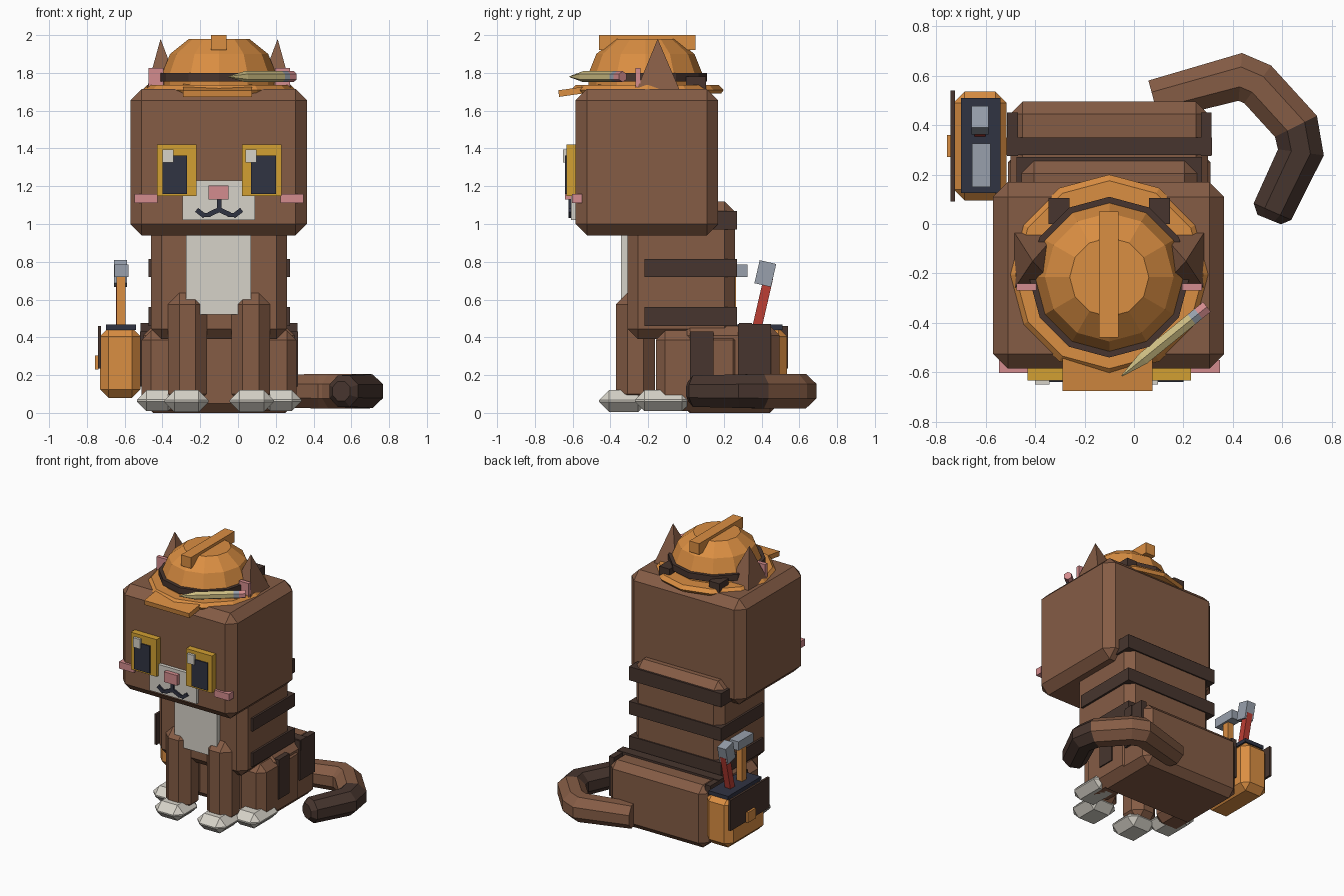
import bpy, bmesh, math
from mathutils import Vector, Matrix

if "Cube" in bpy.data.objects:
    bpy.data.objects.remove(bpy.data.objects["Cube"])

CX = -0.10  # the cat's own mirror line


def mat(name, hexcol):
    m = bpy.data.materials.new(name)
    c = [int(hexcol[i:i + 2], 16) / 255 for i in (0, 2, 4)]
    m.diffuse_color = [v / 12.92 if v <= 0.04045 else ((v + 0.055) / 1.055) ** 2.4 for v in c] + [1]
    m.use_nodes = True
    m.node_tree.nodes["Principled BSDF"].inputs["Base Color"].default_value = m.diffuse_color
    return m


BROWN = mat("brown fur", "855C45")
DARK = mat("dark fur", "47352E")
ORANGE = mat("orange", "DA8E42")
CREAM = mat("cream", "D6D2C8")
PINK = mat("pink", "D48C8E")
NAVY = mat("navy", "303342")
GOLD = mat("gold", "D2A032")
STEEL = mat("steel", "98A0AC")
RED = mat("red", "BC3E34")
TAN = mat("pencil tan", "CDBD82")


def finish(bm, name, *mats):
    bmesh.ops.recalc_face_normals(bm, faces=bm.faces)
    me = bpy.data.meshes.new(name)
    bm.to_mesh(me)
    bm.free()
    for m in mats:
        me.materials.append(m)
    ob = bpy.data.objects.new(name, me)
    bpy.context.collection.objects.link(ob)
    return ob


def box(name, m, x, y, z, bevel=0, rot=None):
    """Chamfered box from (min, max) ranges, optionally turned (angle, axis) about its centre."""
    bm = bmesh.new()
    bmesh.ops.create_cube(bm, size=1)
    r = (x, y, z)
    bmesh.ops.scale(bm, vec=[b - a for a, b in r], verts=bm.verts)
    if bevel:
        bmesh.ops.bevel(bm, geom=bm.edges[:], offset=bevel, segments=1, affect='EDGES', clamp_overlap=True)
    if rot:
        bmesh.ops.rotate(bm, matrix=Matrix.Rotation(math.radians(rot[0]), 3, rot[1]), verts=bm.verts)
    bmesh.ops.translate(bm, vec=[(a + b) / 2 for a, b in r], verts=bm.verts)
    return finish(bm, name, m)


def pair(name, m, off, y, z, bevel=0, turn=None):
    """Two boxes mirrored about the cat's middle; off is the distance range from it."""
    for s, side in ((-1, "left"), (1, "right")):
        xr = sorted((CX + s * off[0], CX + s * off[1]))
        box(f"{name}_{side}", m, xr, y, z, bevel, (turn * s, 'Y') if turn else None)


def loft(name, rings, mats, cols=None):
    """Skin rings of points with closed ends; cols gives a material slot per span."""
    bm = bmesh.new()
    vs = [[bm.verts.new(p) for p in r] for r in rings]
    n = len(vs[0])
    for k in range(len(vs) - 1):
        for i in range(n):
            f = bm.faces.new((vs[k][i], vs[k][(i + 1) % n], vs[k + 1][(i + 1) % n], vs[k + 1][i]))
            f.material_index = cols[k] if cols else 0
    bm.faces.new(vs[0][::-1]).material_index = cols[0] if cols else 0
    bm.faces.new(vs[-1]).material_index = cols[-1] if cols else 0
    return finish(bm, name, *mats)


def lathe(name, m, profile, cx, cy, n=12):
    """Upright faceted solid from (radius, height) points."""
    return loft(name, [[(cx + r * math.cos(2 * math.pi * i / n), cy + r * math.sin(2 * math.pi * i / n), z)
                        for i in range(n)] for r, z in profile], [m])


def tube(name, mats, pts, radii, n, cols=None):
    """Horizontal faceted tube along points, mitred at the bends."""
    pts = [Vector(p) for p in pts]
    rings = []
    for k, p in enumerate(pts):
        a = (p - pts[k - 1]).normalized() if k else (pts[1] - p).normalized()
        b = (pts[k + 1] - p).normalized() if k < len(pts) - 1 else a
        d = (a + b).normalized()
        side = d.cross(Vector((0, 0, 1))) / max(0.5, d.dot(a))
        rings.append([p + radii[k] * (side * math.cos(t) + Vector((0, 0, math.sin(t))))
                      for t in (2 * math.pi * (i + 0.5) / n for i in range(n))])
    return loft(name, rings, mats, cols)


# Head and body
box("head", BROWN, (-0.57, 0.365), (-0.585, 0.17), (0.94, 1.715), 0.06)
box("torso", BROWN, (-0.46, 0.26), (-0.31, 0.26), (0.39, 1.12), 0.055)
box("chest_patch", CREAM, (-0.275, 0.07), (-0.345, -0.29), (0.52, 0.96))
box("rump", BROWN, (-0.50, 0.30), (-0.03, 0.495), (0.0, 0.46), 0.05)

# Fur stripes
for i, z in enumerate(((0.46, 0.56), (0.72, 0.815), (0.97, 1.07))):
    box(f"body_stripe_{i}", DARK, (-0.475, 0.275), (-0.22, 0.27), z)
box("rump_stripe_top", DARK, (-0.515, 0.315), (0.28, 0.35), (0.40, 0.475))
pair("rump_stripe", DARK, (0.37, 0.413), (0.275, 0.45), (0.18, 0.47))
pair("thigh_stripe", DARK, (0.37, 0.418), (0.02, 0.145), (0.14, 0.43))

# Legs and paws
pair("front_leg", BROWN, (0.065, 0.27), (-0.37, -0.165), (0.04, 0.635), 0.06)
pair("thigh", BROWN, (0.19, 0.41), (-0.16, 0.30), (0.01, 0.435), 0.05)
pair("front_paw", CREAM, (0.055, 0.29), (-0.46, -0.20), (0.005, 0.12), 0.053)
pair("hind_paw", CREAM, (0.22, 0.435), (-0.27, 0.03), (0.01, 0.12), 0.05)

# Tail, dark towards the tip
tube("tail", [BROWN, DARK],
     [(0.08, 0.50, 0.115), (0.43, 0.595, 0.115), (0.50, 0.565, 0.115), (0.655, 0.395, 0.115),
      (0.675, 0.29, 0.115), (0.56, 0.05, 0.115), (0.547, 0.018, 0.115)],
     [0.09, 0.099, 0.099, 0.099, 0.096, 0.09, 0.055], 8, [0, 0, 0, 1, 1, 1])

# Face
box("muzzle", CREAM, (-0.295, 0.09), (-0.61, -0.57), (1.02, 1.23))
pair("eye", GOLD, (0.12, 0.33), (-0.632, -0.57), (1.147, 1.42))
pair("pupil", NAVY, (0.17, 0.30), (-0.64, -0.631), (1.16, 1.362))
for x in (-0.40, 0.04):
    box("eye_highlight", CREAM, (x, x + 0.058), (-0.65, -0.625), (1.325, 1.395))
box("nose", PINK, (-0.155, -0.05), (-0.64, -0.60), (1.13, 1.205))
box("mouth_middle", NAVY, (-0.112, -0.088), (-0.622, -0.605), (1.07, 1.14))
pair("mouth_inner", NAVY, (-0.005, 0.06), (-0.621, -0.605), (1.05, 1.076), 0, 25)
pair("mouth_middle_bend", NAVY, (0.045, 0.09), (-0.620, -0.605), (1.037, 1.058))
pair("mouth_outer", NAVY, (0.07, 0.125), (-0.621, -0.605), (1.045, 1.071), 0, -38)
pair("cheek", PINK, (0.325, 0.447), (-0.603, -0.55), (1.11, 1.16))

# Ears: four-sided spikes with pink insides
for s, side in ((-1, "left"), (1, "right")):
    base = [(CX + s * o, y, 1.69) for o, y in ((0.20, -0.27), (0.39, -0.27), (0.39, -0.025), (0.20, -0.025))]
    tip = Vector((CX + s * 0.31, -0.15, 1.98))
    loft(f"ear_{side}", [base, [tip + (Vector(b) - tip) * 0.01 for b in base]], [BROWN])
pair("inner_ear", PINK, (0.295, 0.375), (-0.268, -0.24), (1.72, 1.825))

# Hard hat
HY = -0.215
lathe("hat_brim", ORANGE, [(0.39, 1.69), (0.405, 1.71), (0.38, 1.735)], CX, HY + 0.01)
lathe("hat_dome", ORANGE, [(0.30, 1.72), (0.30, 1.80), (0.26, 1.90), (0.16, 1.98)], CX, HY)
lathe("hat_band", DARK, [(0.325, 1.755), (0.325, 1.80)], CX, HY)
box("hat_crest", ORANGE, (-0.142, -0.062), (-0.46, 0.05), (1.92, 2.0))
box("hat_visor", ORANGE, (-0.29, 0.075), (-0.675, -0.43), (1.69, 1.725), 0, (8, 'X'))
pair("hat_strap", DARK, (0.16, 0.245), (0.0, 0.105), (1.70, 1.78))

# Pencil tucked in the hat band
A, B = Vector((-0.05, -0.615, 1.78)), Vector((0.295, -0.335, 1.78))
tube("pencil", [TAN, STEEL, PINK], [A.lerp(B, t) for t in (0, 0.25, 0.82, 0.9, 1)],
     [0.003, 0.029, 0.029, 0.029, 0.029], 6, [0, 0, 1, 2])

# Tool pouch on the hip
box("pouch", ORANGE, (-0.73, -0.515), (0.095, 0.535), (0.08, 0.45), 0.045)
box("pouch_opening", NAVY, (-0.70, -0.54), (0.125, 0.51), (0.44, 0.467))
box("pouch_flap", DARK, (-0.742, -0.725), (0.09, 0.54), (0.235, 0.46))
box("pouch_buckle", ORANGE, (-0.757, -0.738), (0.27, 0.36), (0.23, 0.305))

# Tools
box("hammer_handle", ORANGE, (-0.643, -0.595), (0.215, 0.265), (0.44, 0.73))
box("hammer_head", STEEL, (-0.655, -0.58), (0.15, 0.325), (0.72, 0.785))
box("wrench_handle", RED, (-0.645, -0.60), (0.378, 0.428), (0.42, 0.72), 0, (-13, 'X'))
box("wrench_head", STEEL, (-0.657, -0.588), (0.375, 0.465), (0.675, 0.80), 0, (-13, 'X'))
